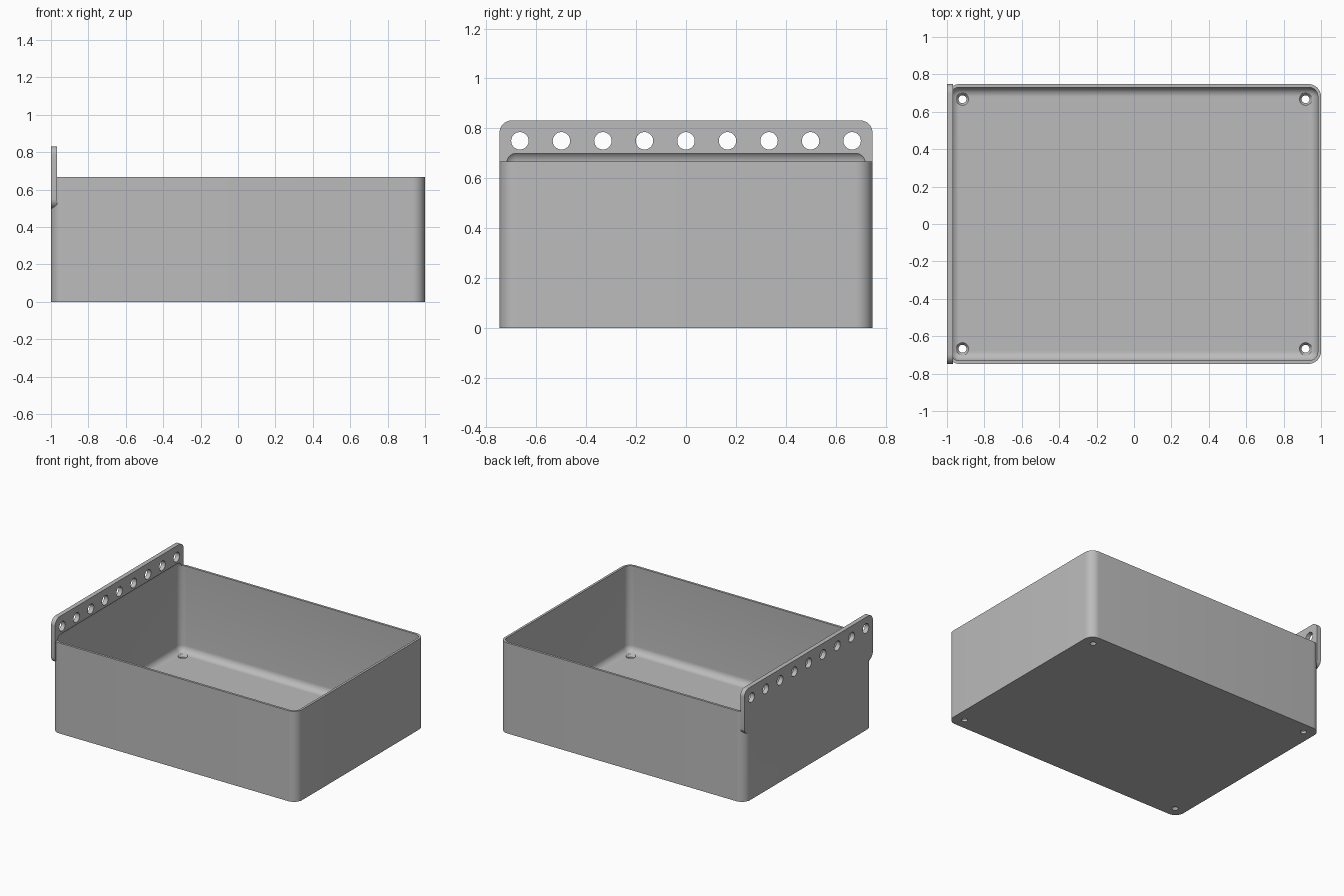
import bpy, bmesh, math
from mathutils import Matrix, Vector

cube = bpy.data.objects.get("Cube")
if cube:
    bpy.data.objects.remove(cube, do_unlink=True)

grey = bpy.data.materials.new("plain grey")
grey.use_nodes = True
grey.diffuse_color = (0.5, 0.5, 0.5, 1)
grey.node_tree.nodes["Principled BSDF"].inputs["Base Color"].default_value = (0.5, 0.5, 0.5, 1)

WALL, FLOOR = 0.0167, 0.033
HX, HY, RIM = 1.0, 0.748, 0.667
PLATE_X = -HX + 0.033


def make_object(name, bm):
    mesh = bpy.data.meshes.new(name)
    bm.to_mesh(mesh)
    bm.free()
    mesh.materials.append(grey)
    ob = bpy.data.objects.new(name, mesh)
    bpy.context.collection.objects.link(ob)
    return ob


def rounded_box(name, low, high, radius, axes):
    """Box whose edges parallel to the given axes are rounded."""
    bm = bmesh.new()
    bmesh.ops.create_cube(bm, size=1)
    low, high = Vector(low), Vector(high)
    for v in bm.verts:
        v.co = Vector([low[i] if v.co[i] < 0 else high[i] for i in range(3)])

    def direction(e):
        d = e.verts[0].co - e.verts[1].co
        return max(range(3), key=lambda i: abs(d[i]))

    edges = [e for e in bm.edges if direction(e) in axes]
    bmesh.ops.bevel(bm, geom=edges, offset=radius, offset_type='OFFSET',
                    segments=10, profile=0.5, affect='EDGES')
    return make_object(name, bm)


def cone(bm, r_low, r_high, depth, matrix):
    bmesh.ops.create_cone(bm, cap_ends=True, segments=32, radius1=r_low,
                          radius2=r_high, depth=depth, matrix=matrix)


def combine(target, other, operation):
    mod = target.modifiers.new(operation.title(), 'BOOLEAN')
    mod.operation, mod.solver, mod.object = operation, 'EXACT', other
    bpy.context.view_layer.objects.active = target
    bpy.ops.object.modifier_apply(modifier=mod.name)
    bpy.data.objects.remove(other, do_unlink=True)


# Outer tray and the hanging flange on its right end
tray = rounded_box("storage_tray", (-HX, -HY, 0), (HX, HY, RIM), 0.067, {2})
flange = rounded_box("flange", (-HX, -HY, 0.5), (PLATE_X, HY, 0.832), 0.05, {0})
combine(tray, flange, 'UNION')

# Cavity, rounded on every edge, that also undercuts the flange
cavity = rounded_box("cavity", (-HX + WALL, -HY + WALL, FLOOR),
                     (HX - WALL, HY - WALL, 0.713), 0.05, {0, 1, 2})
combine(tray, cavity, 'DIFFERENCE')

# Row of nine hanging holes
bm = bmesh.new()
for i in range(-4, 5):
    cone(bm, 0.035, 0.035, 0.2, Matrix.Translation((-HX, i * 0.1665, 0.75))
         @ Matrix.Rotation(math.pi / 2, 4, 'Y'))
combine(tray, make_object("hanging_holes", bm), 'DIFFERENCE')

# Countersunk screw holes in the floor corners
corners = [(x, y) for x in (-0.917, 0.917) for y in (-0.667, 0.667)]
bm = bmesh.new()
for x, y in corners:
    cone(bm, 0.021, 0.021, 0.2, Matrix.Translation((x, y, 0)))
combine(tray, make_object("screw_holes", bm), 'DIFFERENCE')
bm = bmesh.new()
for x, y in corners:
    cone(bm, 0.017, 0.037, 0.028, Matrix.Translation((x, y, FLOOR - 0.008)))
combine(tray, make_object("countersinks", bm), 'DIFFERENCE')

# Smooth fillets, sharp edges
bpy.ops.object.select_all(action='DESELECT')
tray.select_set(True)
bpy.context.view_layer.objects.active = tray
bpy.ops.object.shade_smooth_by_angle(angle=math.radians(30))
